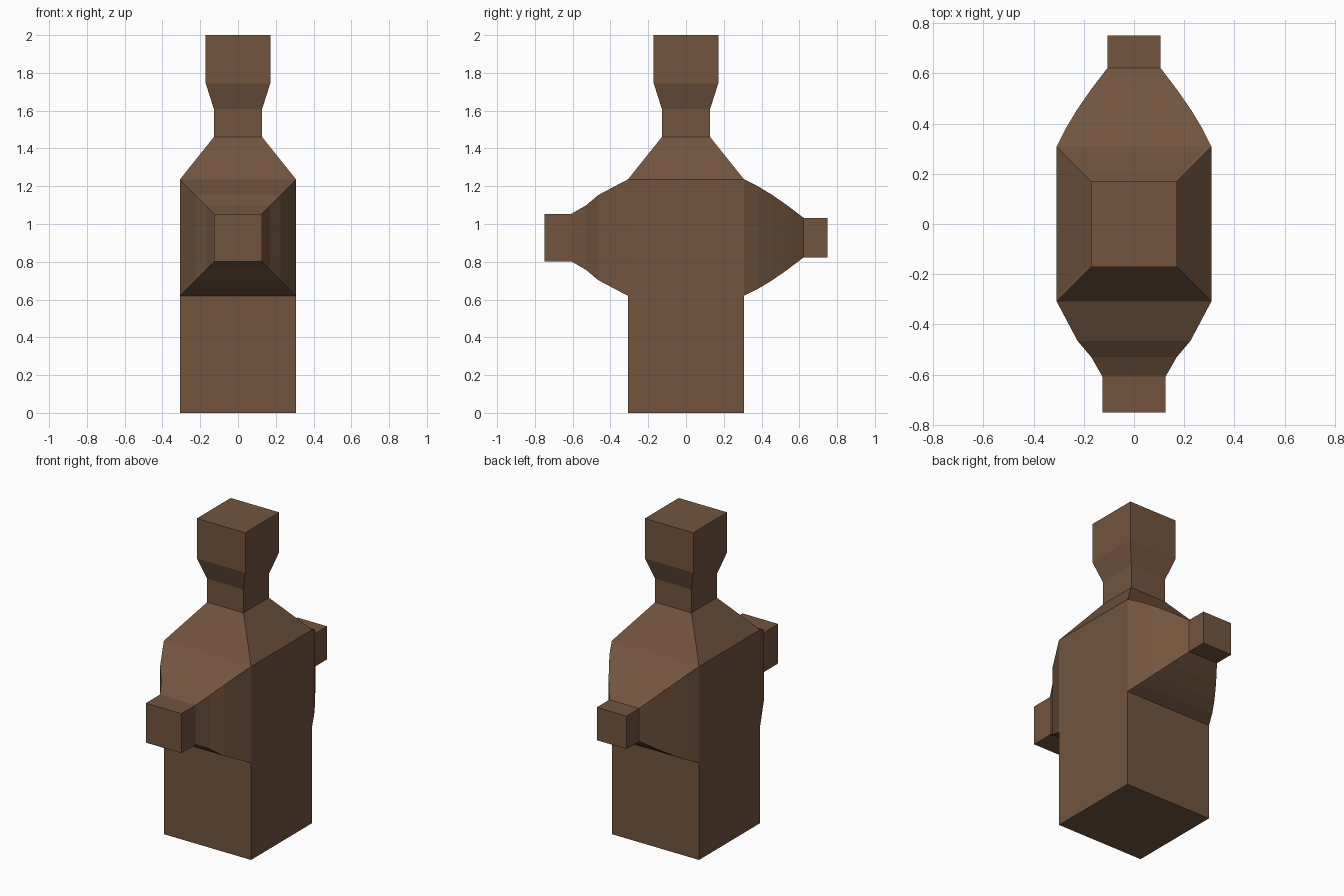
import bpy, bmesh
from mathutils import Vector

if "Cube" in bpy.data.objects:
    bpy.data.objects.remove(bpy.data.objects["Cube"])

brown = bpy.data.materials.new("brown")
brown.diffuse_color = (0.17, 0.09, 0.048, 1)
brown.use_nodes = True
brown.node_tree.nodes["Principled BSDF"].inputs["Base Color"].default_value = brown.diffuse_color

MID = 0.928  # height of the side spouts' axis


def loft(name, origin, u, v, axis, rings, cap_start=False, skip=()):
    """Square rings (distance, half width) joined along an axis; skip holds (segment, side) openings."""
    bm = bmesh.new()
    origin, u, v, axis = map(Vector, (origin, u, v, axis))
    loops = [[bm.verts.new(origin + axis * d + (u * a + v * b) * h)
              for a, b in ((-1, -1), (1, -1), (1, 1), (-1, 1))] for d, h in rings]
    for s, (lo, hi) in enumerate(zip(loops, loops[1:])):
        for i in range(4):
            if (s, i) not in skip:
                j = (i + 1) % 4
                bm.faces.new((lo[i], lo[j], hi[j], hi[i]))
    bm.faces.new(loops[-1])
    if cap_start:
        bm.faces.new(loops[0][::-1])
    mesh = bpy.data.meshes.new(name)
    bm.to_mesh(mesh)
    bm.free()
    mesh.materials.append(brown)
    obj = bpy.data.objects.new(name, mesh)
    bpy.context.collection.objects.link(obj)
    return obj


# Body, shoulders, neck and head, open where the two spouts join
loft("body", (0, 0, 0), (1, 0, 0), (0, 1, 0), (0, 0, 1),
     [(0, 0.308), (0.62, 0.308), (1.235, 0.308), (1.46, 0.128),
      (1.61, 0.128), (1.745, 0.171), (2.0, 0.171)],
     cap_start=True, skip={(1, 0), (1, 2)})

# Front spout, stepped taper to a square end
loft("front_spout", (0, 0, MID), (1, 0, 0), (0, 0, 1), (0, -1, 0),
     [(0.308, 0.308), (0.465, 0.225), (0.53, 0.17), (0.607, 0.126), (0.75, 0.126)])

# Back spout, rounded taper to a smaller square end
loft("back_spout", (0, 0, MID), (-1, 0, 0), (0, 0, 1), (0, 1, 0),
     [(0.308, 0.308), (0.38, 0.272), (0.45, 0.23), (0.53, 0.175),
      (0.622, 0.105), (0.75, 0.105)])
